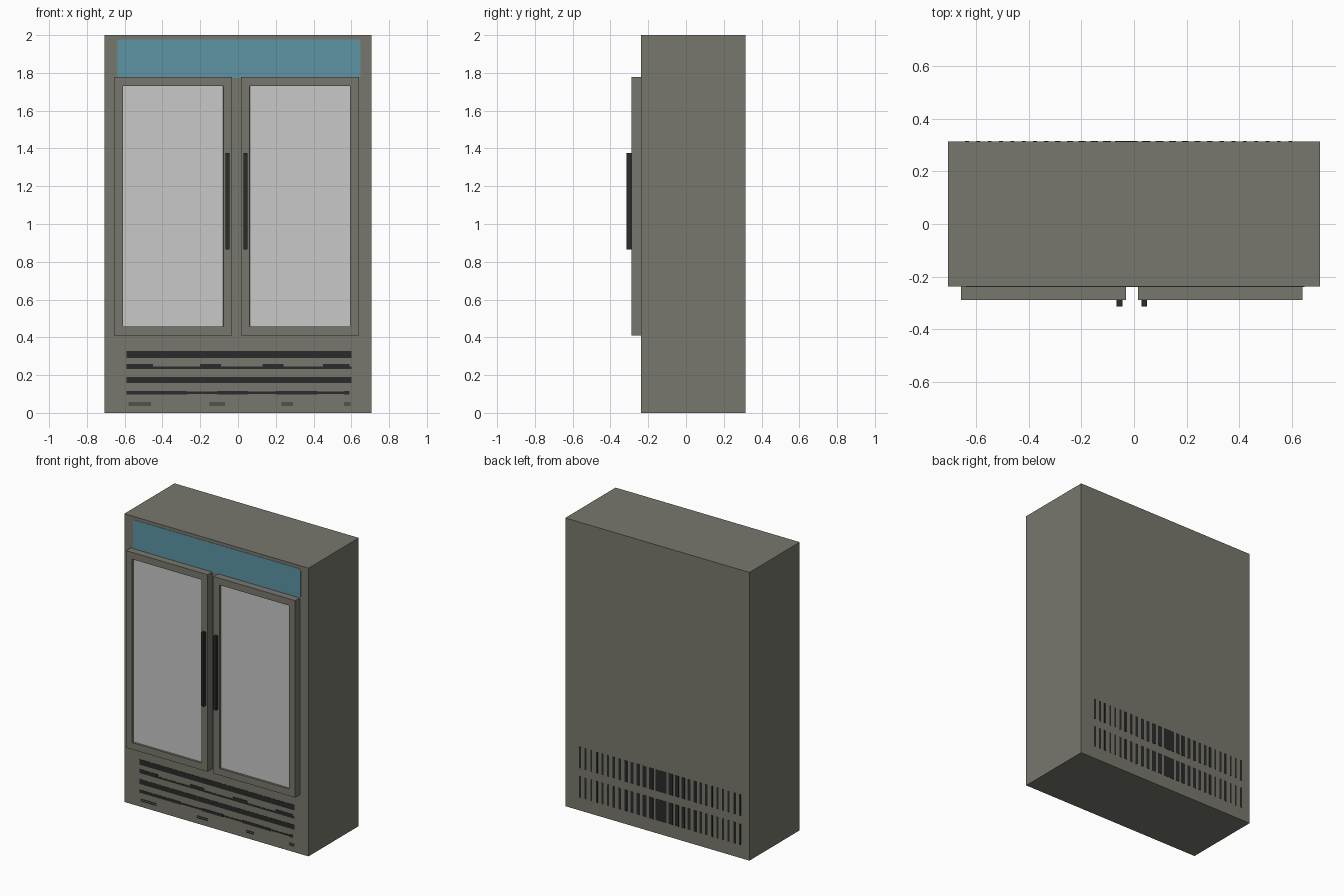
import bpy, bmesh
from mathutils import Vector

if "Cube" in bpy.data.objects:
    bpy.data.objects.remove(bpy.data.objects["Cube"])


def material(name, rgb):
    m = bpy.data.materials.new(name)
    m.diffuse_color = (*rgb, 1)
    m.use_nodes = True
    m.node_tree.nodes["Principled BSDF"].inputs["Base Color"].default_value = m.diffuse_color
    return m


GREY = material("warm grey", (0.190, 0.186, 0.153))
GLASS = material("pale glass", (0.578, 0.578, 0.578))
BLUE = material("blue sign", (0.110, 0.300, 0.372))
BLACK = material("black", (0.024, 0.024, 0.024))

FRONT, BACK = -0.237, 0.314
DOOR_FRONT = -0.289
MID = -0.008            # mirror line of the two doors


def add_box(bm, x0, x1, y0, y1, z0, z1):
    geo = bmesh.ops.create_cube(bm, size=1)
    lo, size = Vector((x0, y0, z0)), Vector((x1 - x0, y1 - y0, z1 - z0))
    for v in geo["verts"]:
        v.co = lo + Vector((a * (b + 0.5) for a, b in zip(size, v.co)))
    return geo["verts"]


def finish(bm, name, *mats):
    bmesh.ops.recalc_face_normals(bm, faces=bm.faces[:])
    me = bpy.data.meshes.new(name)
    bm.to_mesh(me)
    bm.free()
    for m in mats:
        me.materials.append(m)
    ob = bpy.data.objects.new(name, me)
    bpy.context.collection.objects.link(ob)
    return ob


def boxes(name, mat, items):
    bm = bmesh.new()
    for it in items:
        add_box(bm, *it)
    return finish(bm, name, mat)


# cabinet
boxes("cabinet", GREY, [(-0.707, 0.707, FRONT, BACK, 0, 2)])

# sign panel with slightly rounded corners
bm = bmesh.new()
add_box(bm, -0.639, 0.648, FRONT - 0.002, FRONT + 0.002, 1.772, 1.978)
corners = [e for e in bm.edges if abs(e.verts[0].co.y - e.verts[1].co.y) > 0.001]
bmesh.ops.bevel(bm, geom=corners, offset=0.014, segments=3, affect='EDGES', profile=0.5)
finish(bm, "sign_panel", BLUE)


# doors: slab whose front is inset and pushed in as the glass pane
def door(name, side):
    cx = MID + side * 0.336
    bm = bmesh.new()
    add_box(bm, cx - 0.313, cx + 0.313, DOOR_FRONT, FRONT, 0.41, 1.777)
    bm.normal_update()
    front = min(bm.faces, key=lambda f: f.calc_center_median().y)
    for thickness, depth in ((0.047, 0), (0.0005, -0.014)):
        bmesh.ops.inset_region(bm, faces=[front], thickness=thickness, use_even_offset=True)
        for v in front.verts:
            v.co.y -= depth
    front.material_index = 1
    finish(bm, name, GREY, GLASS)


for name, side in (("left", -1), ("right", 1)):
    door(name + "_door", side)
    hx = MID + side * 0.047
    boxes(name + "_handle", BLACK,
          [(hx - 0.011, hx + 0.011, -0.314, DOOR_FRONT + 0.001, 0.866, 1.377)])


# front grille slots: (x0, x1, z0, z1)
slots = [(-0.59, 0.60, 0.291, 0.328),
         (-0.59, 0.60, 0.233, 0.245),
         (-0.59, 0.60, 0.157, 0.190),
         (-0.59, 0.59, 0.101, 0.112)]
slots += [(x, x + w, 0.236, 0.260) for x, w in
          ((-0.59, 0.14), (-0.20, 0.11), (0.13, 0.11), (0.45, 0.14))]
slots += [(x, x + w, 0.097, 0.117) for x, w in
          ((-0.59, 0.32), (-0.11, 0.16), (0.20, 0.22), (0.56, 0.03))]
slots += [(x, x + w, z, z + 0.006) for z in (0.038, 0.050) for x, w in
          ((-0.58, 0.12), (-0.15, 0.08), (0.23, 0.06), (0.56, 0.035))]
boxes("front_grille", BLACK,
      [(a, b, FRONT - 0.0015 - 0.00002 * i, FRONT + 0.002, c, d)
       for i, (a, b, c, d) in enumerate(slots)])

# rear vents: two rows of upright slots, widest near the middle
vents, x = [], 0.60
while x > -0.66:
    near = max(0, 1 - abs(x) / 0.40)
    w = 0.014 + 0.022 * near + (0.05 if abs(x - 0.01) < 0.03 else 0)
    for z0 in (0.09, 0.293):
        vents.append((x - w, x, BACK - 0.002, BACK + 0.0015, z0, z0 + 0.148))
    x -= w + 0.029 - 0.014 * near
boxes("rear_vents", BLACK, vents)
